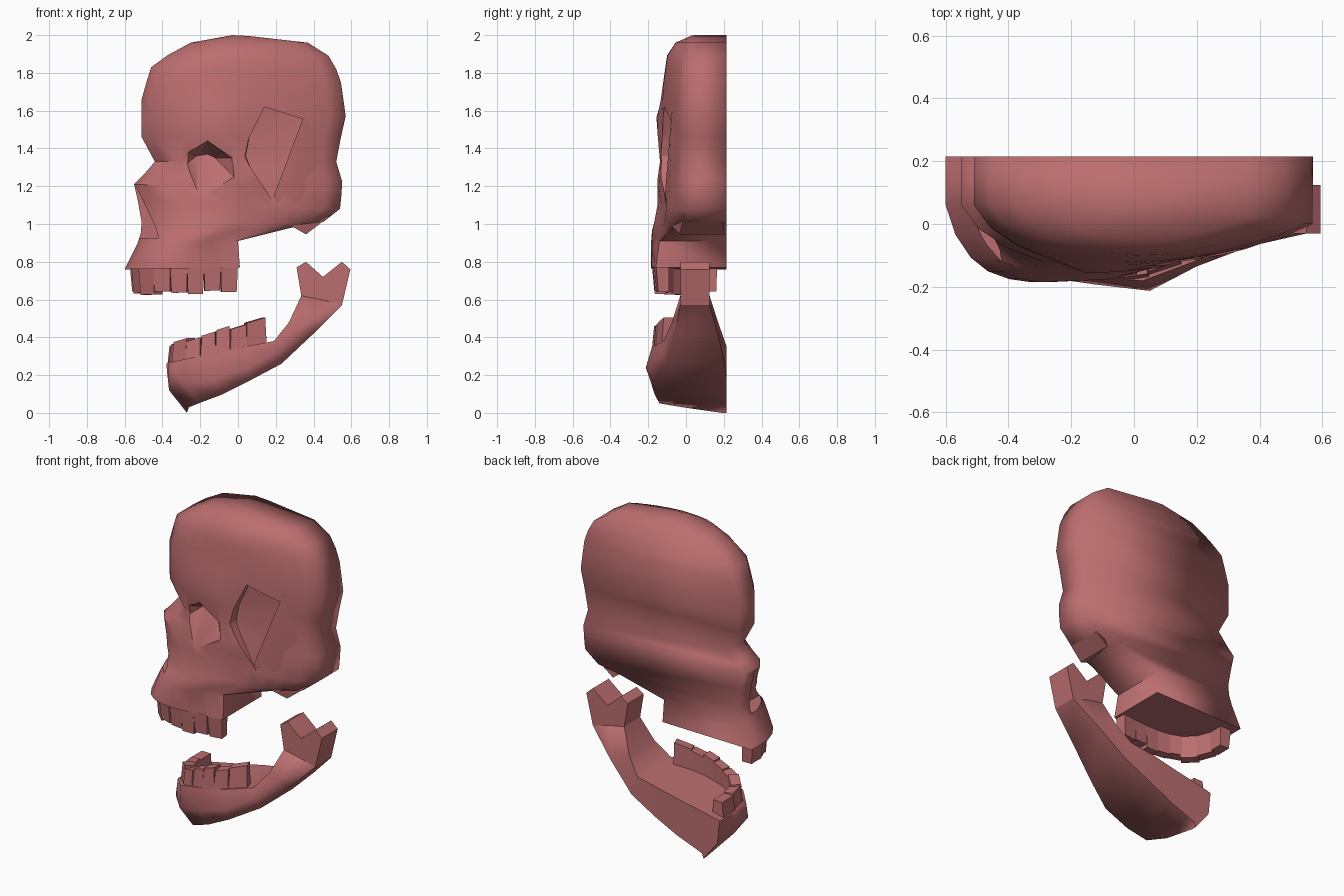
import bpy, bmesh, math
from mathutils import Vector

if "Cube" in bpy.data.objects:
    bpy.data.objects.remove(bpy.data.objects["Cube"])

bone = bpy.data.materials.new("dusty_red_bone")
bone.diffuse_color = (0.50, 0.155, 0.16, 1)
bone.use_nodes = True
bone.node_tree.nodes["Principled BSDF"].inputs["Base Color"].default_value = bone.diffuse_color
BACK = 0.215


def finish(name, bm, angle=38):
    bmesh.ops.recalc_face_normals(bm, faces=bm.faces)
    me = bpy.data.meshes.new(name)
    bm.to_mesh(me)
    bm.free()
    me.materials.append(bone)
    ob = bpy.data.objects.new(name, me)
    bpy.context.collection.objects.link(ob)
    smooth(ob, angle)
    return ob


def smooth(ob, angle):
    bpy.ops.object.select_all(action='DESELECT')
    ob.select_set(True)
    bpy.context.view_layer.objects.active = ob
    bpy.ops.object.shade_smooth_by_angle(angle=math.radians(angle))


def hull(name, pts, angle=20):
    bm = bmesh.new()
    vs = [bm.verts.new(p) for p in pts]
    bmesh.ops.convex_hull(bm, input=vs)
    return finish(name, bm, angle)


def prism(name, outline, y0, y1):
    bm = bmesh.new()
    a = [bm.verts.new((x, y0, z)) for x, z in outline]
    b = [bm.verts.new((x, y1, z)) for x, z in outline]
    bm.faces.new(a)
    bm.faces.new(b[::-1])
    for i in range(len(a)):
        j = (i + 1) % len(a)
        bm.faces.new((a[i], b[i], b[j], a[j]))
    return finish(name, bm, 20)


# --- cranium: rows across the face; left x,z / right x,z / front depth / right edge depth
rows = [(-.03, 2.0, .06, 1.995, .03, .05), (-.25, 1.96, .37, 1.96, -.055, .03),
        (-.37, 1.895, .48, 1.89, -.1, .02), (-.46, 1.83, .52, 1.82, -.11, .01),
        (-.485, 1.75, .545, 1.75, -.12, .0), (-.51, 1.66, .558, 1.66, -.125, .0),
        (-.51, 1.56, .57, 1.57, -.13, .0), (-.51, 1.46, .545, 1.46, -.13, .0),
        (-.44, 1.33, .52, 1.33, -.13, .0), (-.50, 1.26, .55, 1.23, -.135, .0),
        (-.55, 1.21, .549, 1.17, -.14, .0), (-.53, 1.12, .54, 1.08, -.15, .0),
        (-.51, 1.01, .45, 1.01, -.17, -.01), (-.515, .95, .30, .985, -.18, -.05),
        (-.535, .89, 0, .91, -.185, -.14), (-.60, .76, .01, .77, -.185, -.16)]
# share of full depth across the width
profile = [(0, 0), (.05, .38), (.13, .68), (.22, .86), (.33, .96), (.44, 1), (.54, .98),
           (.64, .88), (.74, .72), (.83, .53), (.92, .3), (1, 0)]
# soft bumps and hollows: x, z, radius, push
bumps = [(-.12, 1.53, .12, -.04), (.2, 1.4, .13, .02), (-.0, 1.22, .11, -.02),
         (-.43, 1.33, .08, .02), (.1, 1.06, .12, .03)]

bm = bmesh.new()
grid = []
for xl, zl, xr, zr, yf, yr in rows:
    line = [bm.verts.new((xl, BACK, zl))]
    for u, f in profile:
        x, z = xl + (xr - xl) * u, zl + (zr - zl) * u
        edge = max(.06, yf + .02) if u < .44 else yr
        y = edge + (yf - edge) * f
        if 0 < u < 1:
            y += sum(p * math.exp(-((x - a) ** 2 + (z - b) ** 2) / (r * r)) for a, b, r, p in bumps)
        line.append(bm.verts.new((x, y, z)))
    line.append(bm.verts.new((xr, BACK, zr)))
    grid.append(line)
for r0, r1 in zip(grid, grid[1:]):
    for i in range(len(r0) - 1):
        bm.faces.new((r0[i], r1[i], r1[i + 1], r0[i + 1]))
    bm.faces.new((r0[0], r0[-1], r1[-1], r1[0]))
bm.faces.new(grid[0])
bm.faces.new(grid[-1])
skull = finish("cranium", bm, 180)

# eye socket, nose opening and temple hollow are cut out
socket = [(-.31, 1.29), (-.29, 1.39), (-.16, 1.44), (-.03, 1.35), (-.02, 1.25), (-.2, 1.14)]
eye = hull("socket_cutter", [(x, -.3, z) for x, z in socket] + [(x, -.14, z) for x, z in socket]
           + [(-.22, -.03, 1.36), (-.12, -.03, 1.35), (-.16, -.03, 1.37)])
nose = prism("nose_cutter", [(-.535, 1.19), (-.435, .98), (-.42, .925), (-.7, .925), (-.7, 1.19)], -.4, .11)
temple = hull("temple_cutter", [(.14, -.085, 1.62), (.06, -.075, 1.46), (.04, -.075, 1.36), (.06, -.08, 1.31),
                                (.20, -.108, 1.1), (.36, -.065, 1.55), (.30, -.07, 1.3),
                                (.14, -.3, 1.62), (.06, -.3, 1.46), (.03, -.3, 1.36), (.06, -.3, 1.31),
                                (.20, -.3, 1.1), (.36, -.3, 1.55), (.30, -.3, 1.3)])
for cutter in (eye, nose, temple):
    cutter.hide_render = True
    bpy.context.view_layer.objects.active = skull
    m = skull.modifiers.new("cut", 'BOOLEAN')
    m.operation, m.object, m.solver = 'DIFFERENCE', cutter, 'EXACT'
    bpy.ops.object.modifier_apply(modifier=m.name)
    bpy.data.objects.remove(cutter)

# soft shading everywhere, crisp only around the face cuts and the lower rim
bm = bmesh.new()
bm.from_mesh(skull.data)
for f in bm.faces:
    f.smooth = True
for e in bm.edges:
    mid = (e.verts[0].co + e.verts[1].co) / 2
    crisp = len(e.link_faces) == 2 and e.calc_face_angle() > math.radians(32)
    e.smooth = not (crisp and (mid.z < .78 or (mid.y < .12 and mid.z < 1.65 and mid.x < .4)))
bm.to_mesh(skull.data)
bm.free()

# raised bone behind the temple
hull("mastoid", [(.36, -.075, 1.6), (.19, -.112, 1.15), (.23, -.10, 1.04), (.29, -.07, .985),
                 (.36, -.035, .945), (.32, -.09, 1.14), (.53, -.0, 1.075), (.50, -.01, 1.25),
                 (.48, .1, 1.3), (.3, .1, 1.05), (.36, .2, .945), (.53, .2, 1.075)], 50)


# --- teeth: one tapered block per step along the arch
def teeth(name, path, root, tip, thick=.075):
    for i, (p, q) in enumerate(zip(path, path[1:])):
        p, q = Vector((*p, 0)), Vector((*q, 0))
        d = (q - p).normalized()
        inward = Vector((-d.y, d.x, 0))
        wob = (.0, .007, .003)[i % 3]
        side = .012 if tip(0) > root(0) else -.012
        pts = []
        for c, s in ((p, 1), (q, -1)):
            for k in (wob, thick):
                base = c + inward * k
                end = base + d * s * .005 + (inward * .012 if k == wob else Vector())
                pts.append((base.x, base.y, root(c.x)))
                pts.append((end.x, end.y, tip(c.x) + side * (i % 3 - 1) * .7))
        hull(f"{name}_{i + 1}", pts)


teeth("upper_tooth", [(-.572, .165), (-.572, .06), (-.53, -.05), (-.45, -.13), (-.36, -.165),
                      (-.27, -.18), (-.18, -.18), (-.09, -.175), (.0, -.165)],
      lambda x: .775, lambda x: .634 + .012 * (x + .5))
teeth("lower_tooth", [(-.375, .17), (-.375, .05), (-.355, -.06), (-.28, -.14), (-.2, -.17),
                      (-.12, -.183), (-.04, -.183), (.05, -.17), (.155, -.135)],
      lambda x: .24 + .2 * (x + .38), lambda x: .36 + .27 * (x + .38))

# --- lower jaw: stations from chin to ramus; top, middle, bottom as (x, z, front y), then back y
stations = [((-.38, .26, .05), (-.365, .12, .05), (-.27, .0, .19), .215),
            ((-.37, .265, -.06), (-.37, .17, -.08), (-.26, .03, -.02), .215),
            ((-.28, .285, -.16), (-.28, .15, -.17), (-.21, .05, -.14), .215),
            ((-.13, .315, -.175), (-.13, .18, -.192), (-.09, .095, -.165), .215),
            ((.03, .35, -.18), (.05, .24, -.213), (.06, .17, -.175), .215),
            ((.19, .38, -.12), (.20, .32, -.135), (.23, .26, -.105), .205),
            ((.27, .48, -.075), (.33, .45, -.08), (.40, .42, -.06), .17),
            ((.335, .62, -.03), (.44, .60, -.03), (.55, .57, -.03), .125)]
bm = bmesh.new()
loops = []
for t, m, b, yb in stations:
    pts = [(x, y, z) for x, z, y in (t, m, b)] + [(x, yb, z) for x, z, y in (b, m, t)]
    loops.append([bm.verts.new(p) for p in pts])
for a, b in zip(loops, loops[1:]):
    for i in range(6):
        j = (i + 1) % 6
        bm.faces.new((a[i], a[j], b[j], b[i]))
bm.faces.new(loops[0])
bm.faces.new(loops[-1])
finish("lower_jaw", bm, 75)

# forked hinge at the back of the jaw
prism("jaw_hinge", [(.335, .62), (.31, .77), (.36, .80), (.45, .72), (.55, .80), (.595, .76),
                    (.55, .57), (.44, .60)], -.03, .125)
